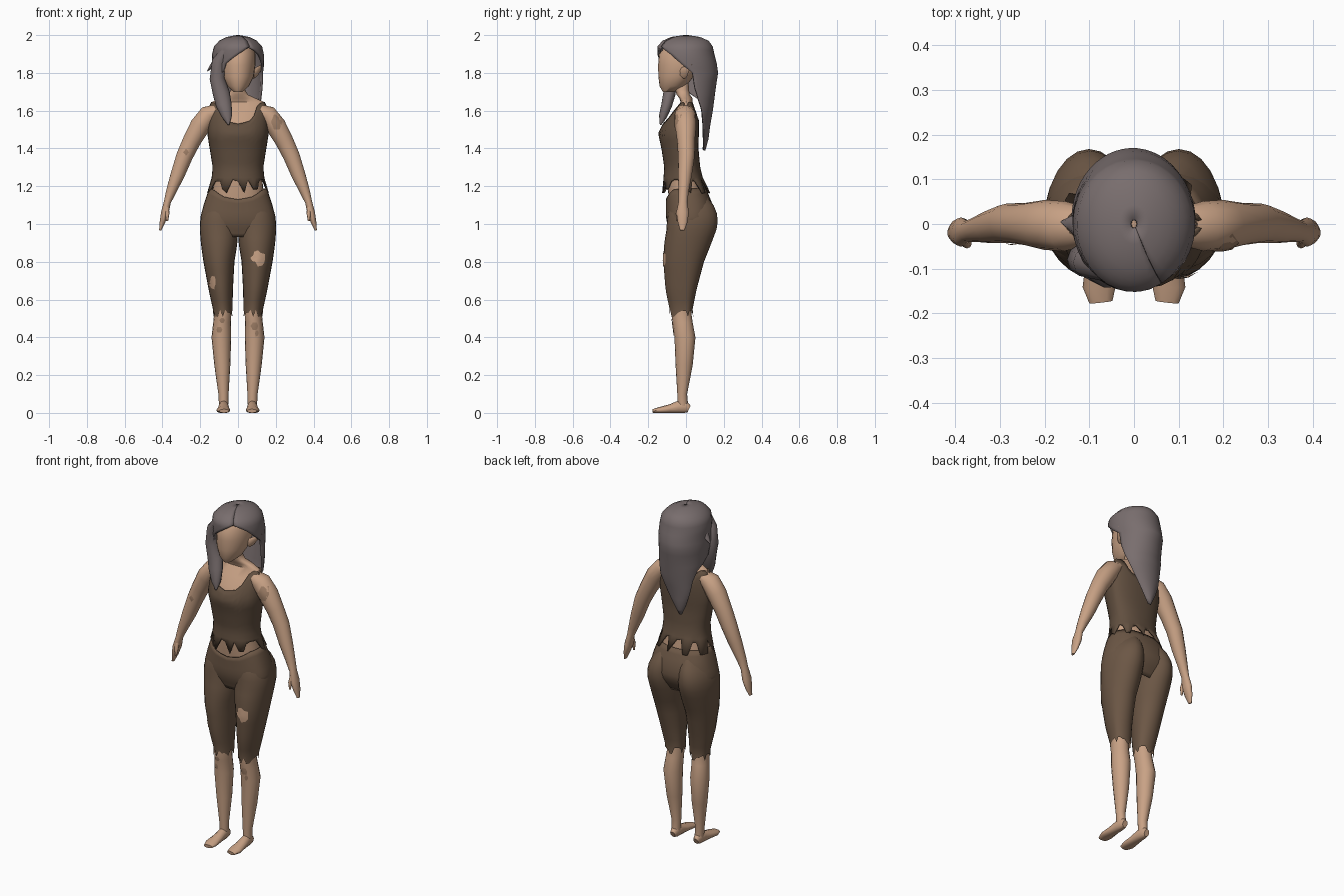
import bpy, bmesh, math, random
from mathutils import Vector
from mathutils.bvhtree import BVHTree

if "Cube" in bpy.data.objects:
    bpy.data.objects.remove(bpy.data.objects["Cube"])

random.seed(4)
PI = math.pi


def material(name, r, g, b):
    m = bpy.data.materials.new(name)
    m.diffuse_color = (r, g, b, 1)
    m.use_nodes = True
    m.node_tree.nodes["Principled BSDF"].inputs["Base Color"].default_value = m.diffuse_color
    return m


SKIN = material("skin", .58, .36, .235)
DIRT = material("dirty skin", .36, .22, .14)
SHIRT = material("shirt brown", .12, .078, .05)
PANTS = material("trouser brown", .15, .095, .06)
HAIR = material("grey hair", .19, .155, .155)


def lerp_table(tab, z):
    """Interpolate the rows of a table sorted by its first column."""
    if z <= tab[0][0]:
        return tab[0][1:]
    for a, b in zip(tab, tab[1:]):
        if z <= b[0]:
            t = (z - a[0]) / (b[0] - a[0])
            return [p + (q - p) * t for p, q in zip(a[1:], b[1:])]
    return tab[-1][1:]


def point(tab, z, a, e=2.0):
    """Point on a body surface: angle 0 faces front, positive toward +x."""
    cx, cy, rx, front, back = lerp_table(tab, z)[:5]
    s, c = math.sin(a), math.cos(a)
    x = math.copysign(abs(s) ** (2 / e), s) * rx
    y = -math.copysign(abs(c) ** (2 / e), c) * (front if c > 0 else back)
    return Vector((cx + x, cy + y, z))


def loft(name, rows, mat, closed=True, caps=True, mirror=False, thick=0, angle=50):
    bm = bmesh.new()
    vs = [[bm.verts.new(p) for p in r] for r in rows]
    n = len(rows[0])
    for r, s in zip(vs, vs[1:]):
        for j in range(n if closed else n - 1):
            k = (j + 1) % n
            bm.faces.new((r[j], r[k], s[k], s[j]))
    if closed and caps:
        bm.faces.new(vs[0][::-1])
        bm.faces.new(vs[-1])
    bmesh.ops.recalc_face_normals(bm, faces=bm.faces)
    return finish(name, bm, mat, mirror, thick, angle)


def finish(name, bm, mat, mirror=False, thick=0, angle=50):
    me = bpy.data.meshes.new(name)
    bm.to_mesh(me)
    bm.free()
    ob = bpy.data.objects.new(name, me)
    bpy.context.collection.objects.link(ob)
    me.materials.append(mat)
    bpy.ops.object.select_all(action='DESELECT')
    ob.select_set(True)
    bpy.context.view_layer.objects.active = ob
    bpy.ops.object.shade_smooth_by_angle(angle=math.radians(angle))
    if thick:
        mod = ob.modifiers.new("thickness", 'SOLIDIFY')
        mod.thickness, mod.offset = thick, -1
    if mirror:
        ob.modifiers.new("mirror", 'MIRROR').use_clip = False
    return ob


def stack(name, tab, mat, n=20, e=2.0, **kw):
    """Closed body made of one ring per table row."""
    rows = [[point(tab, r[0], 2 * PI * j / n, e) for j in range(n)] for r in tab]
    return loft(name, rows, mat, **kw)


def cloth(name, tab, mat, lo, base, hi, n=32, m=10, e=2.0, **kw):
    """Open sleeve with a ragged lower hem and a shaped top edge."""
    ang = [2 * PI * j / n for j in range(n)]
    rows = [[point(tab, lo(j), a, e) for j, a in enumerate(ang)]]
    for i in range(m + 1):
        rows.append([point(tab, base + (hi(min(a, 2 * PI - a)) - base) * i / m, a, e) for a in ang])
    return loft(name, rows, mat, caps=False, **kw)


def tube(name, path, mat, ref, n=12, floor=False, **kw):
    """Path of (x, y, z, radius along ref, radius across ref)."""
    pts = [Vector(p[:3]) for p in path]
    rows = []
    for i, p in enumerate(pts):
        t = (pts[min(i + 1, len(pts) - 1)] - pts[max(i - 1, 0)]).normalized()
        u = (Vector(ref) - t * t.dot(Vector(ref))).normalized()
        v = t.cross(u)
        ring = []
        for j in range(n):
            a = 2 * PI * j / n
            q = p + u * math.cos(a) * path[i][3] + v * math.sin(a) * path[i][4]
            if floor:
                q.z = max(q.z, 0)
            ring.append(q)
        rows.append(ring)
    return loft(name, rows, mat, **kw)


def patch(name, target, x, z, w, h, mat, jag=0.0, n=10):
    """Thin ragged plate laid on the front of a part."""
    bpy.context.view_layer.update()
    tree = BVHTree.FromObject(target, bpy.context.evaluated_depsgraph_get())

    def hit(px, pz):
        p = tree.ray_cast(Vector((px, -1, pz)), Vector((0, 1, 0)))[0]
        return p + Vector((0, -.004, 0)) if p else None
    size = [1 - jag * random.random() for _ in range(n)]
    mid = hit(x, z)
    rings = [[hit(x + w * s * f * math.cos(2 * PI * j / n), z + h * s * f * math.sin(2 * PI * j / n))
              for j, s in enumerate(size)] for f in (.5, 1)]
    bm = bmesh.new()
    for j in range(n):
        k = (j + 1) % n
        for quad in ((mid, rings[0][j], rings[0][k]),
                     (rings[0][j], rings[1][j], rings[1][k], rings[0][k])):
            if all(quad):
                bm.faces.new([bm.verts.new(p) for p in quad])
    bmesh.ops.remove_doubles(bm, verts=bm.verts, dist=1e-5)
    return finish(name, bm, mat)


# Torso, shoulders and neck: z, centre x, centre y, half width, front, back
torso = [(1.15, 0, 0, .172, .13, .14), (1.22, 0, 0, .142, .121, .095), (1.3, 0, 0, .134, .115, .075),
         (1.4, 0, 0, .15, .13, .066), (1.48, 0, 0, .163, .148, .068), (1.55, 0, 0, .16, .112, .068),
         (1.6, 0, 0, .156, .075, .06), (1.645, 0, 0, .15, .038, .045)]
skin = [(1.08, 0, 0, .14, .08, .09), (1.2, 0, 0, .132, .1, .085)]
skin += [(z, 0, 0, a - .01, f - .01, b - .01) for z, _, _, a, f, b in torso[2:]]
skin += [(1.665, 0, 0, .095, .035, .035), (1.685, 0, -.01, .052, .04, .03),
         (1.71, 0, -.02, .038, .036, .036), (1.79, 0, -.025, .036, .036, .036)]
stack("torso", skin, SKIN, n=28, e=2.2)

# Ragged sleeveless shirt
neckline = [(0, 1.53), (.45, 1.55), (.75, 1.64), (1.3, 1.645), (1.57, 1.6), (1.85, 1.645),
            (2.4, 1.645), (2.7, 1.57), (PI, 1.55)]
cloth("shirt", torso, SHIRT, lambda j: random.choice((1.235, 1.225, 1.165, 1.185)), 1.245,
      lambda a: lerp_table(neckline, a)[0], n=36, m=12, e=2.2, thick=.008)

# Trousers: hips, then mirrored legs
hips = [(.93, 0, 0, .15, .075, .1), (1.0, 0, 0, .2, .1, .145), (1.04, 0, 0, .198, .106, .152),
        (1.1, 0, 0, .182, .106, .142), (1.15, 0, 0, .166, .106, .122), (1.19, 0, 0, .15, .106, .104)]
waist = [(0, 1.13), (.4, 1.145), (.9, 1.18), (1.5, 1.19), (PI, 1.185)]
cloth("trouser_hips", hips, PANTS, lambda j: .93, .95, lambda a: lerp_table(waist, a)[0],
      m=8, e=2.4, thick=.006)
leg = [(.5, .08, 0, .053, .088, .04), (.55, .081, 0, .052, .087, .035), (.65, .091, 0, .064, .108, .055),
       (.8, .101, 0, .082, .12, .095), (.9, .1, 0, .097, .115, .135), (.98, .101, 0, .102, .102, .165),
       (1.04, .1, 0, .099, .1, .17), (1.1, .088, 0, .08, .085, .146), (1.14, .08, 0, .05, .06, .115)]
pant_legs = cloth("trouser_legs", leg, PANTS, lambda j: random.choice((.545, .53, .51, .54)), .55,
                  lambda a: 1.14, n=24, m=14, mirror=True)

# Lower legs and feet
shin = [(.03, .076, -.018, .024, .026, .03), (.1, .077, -.02, .027, .026, .026),
        (.25, .083, -.01, .042, .045, .045), (.4, .088, -.005, .052, .056, .055),
        (.48, .084, -.015, .047, .056, .05), (.54, .08, -.025, .045, .056, .052), (.62, .085, -.02, .045, .056, .05)]
shins = stack("lower_legs", shin, SKIN, n=16, mirror=True)
foot = [(.076, .016, .02, .016, .02), (.076, -.005, .03, .024, .034), (.076, -.04, .03, .027, .034),
        (.077, -.085, .021, .031, .024), (.078, -.14, .014, .037, .017), (.074, -.175, .01, .026, .01)]
tube("feet", foot, SKIN, (1, 0, 0), floor=True, mirror=True)

# Arms with hands and thumbs
arm = [(.115, -.005, 1.6, .045, .035), (.155, -.005, 1.58, .056, .052), (.2, -.002, 1.52, .056, .055),
       (.245, 0, 1.44, .047, .049), (.283, .002, 1.36, .044, .045), (.32, -.006, 1.26, .037, .038),
       (.355, -.013, 1.17, .027, .027), (.374, -.016, 1.115, .024, .019), (.387, -.018, 1.06, .033, .021),
       (.4, -.018, 1.01, .026, .015), (.412, -.02, .966, .012, .006)]
arms = tube("arms_and_hands", arm, SKIN, (0, 1, 0), n=14, mirror=True)
tube("thumbs", [(.378, -.03, 1.095, .012, .012), (.374, -.044, 1.055, .011, .011),
                (.375, -.047, 1.015, .005, .005)], SKIN, (0, 1, 0), n=8, mirror=True)

# Head and pointed ears
head = [(1.7, 0, -.095, .024, .028, .03), (1.73, 0, -.06, .058, .08, .06), (1.78, 0, -.04, .083, .106, .08),
        (1.84, 0, -.02, .092, .128, .11), (1.9, 0, -.01, .092, .132, .12), (1.95, 0, 0, .075, .1, .11),
        (1.975, 0, 0, .03, .05, .05)]
stack("head", head, SKIN, n=24)
tube("ears", [(.075, -.02, 1.79, .028, .014), (.095, -.01, 1.805, .028, .012), (.112, .005, 1.822, .018, .008),
              (.135, .03, 1.845, .003, .002)], SKIN, (0, -.4, 1), n=8, mirror=True)

# Hair shell: the last two columns are the edges of the opening around the face
hair = [(1.39, -.03, .088, .01, .01, .015, -1.9, 1.9), (1.45, -.025, .083, .045, .02, .036, -1.9, 1.9),
        (1.52, -.015, .078, .08, .03, .05, -1.9, 1.9), (1.6, 0, .06, .112, .04, .082, -1.9, 1.9),
        (1.66, 0, .035, .128, .09, .115, -1.85, 1.85), (1.72, 0, .015, .134, .13, .143, -1.2, 1.8),
        (1.8, -.003, .01, .137, .15, .16, -.65, 1.72), (1.85, 0, .005, .138, .15, .158, -.5, 1.35),
        (1.9, 0, 0, .137, .152, .15, .02, .98), (1.94, 0, 0, .128, .152, .142, .5, .51),
        (1.97, 0, 0, .1, .125, .12, .5, .51), (1.99, 0, 0, .06, .08, .075, .5, .51),
        (2.0, 0, 0, .008, .01, .01, .5, .51)]
levels = []
for a, b in zip(hair, hair[1:]):
    levels += [a[0], (a[0] + b[0]) / 2]
levels.append(2.0)
rows = []
for z in levels:
    left, right = lerp_table(hair, z)[5:]
    span = 2 * PI + left - right
    rows.append([point(hair, z, right + span * j / 32) for j in range(33)])
loft("hair", rows, HAIR, closed=False, thick=.014, angle=60)

# Front lock over the shoulder and a stray tuft at the side
tube("front_lock", [(-.06, -.1, 1.93, .02, .03), (-.1, -.085, 1.86, .038, .035), (-.11, -.08, 1.77, .04, .038),
                    (-.088, -.088, 1.69, .045, .034), (-.075, -.102, 1.63, .042, .03),
                    (-.058, -.122, 1.57, .028, .022), (-.05, -.135, 1.525, .004, .004)], HAIR, (1, 0, 0), n=10)
tube("side_tuft", [(-.11, -.01, 1.87, .03, .02), (-.135, 0, 1.84, .022, .014),
                   (-.162, .005, 1.81, .003, .003)], HAIR, (0, 1, 0), n=6)

# Holes worn in the trousers and smudges on the skin
patch("trouser_hole_left", pant_legs, .105, .82, .048, .048, SKIN, .55, 12)
patch("trouser_hole_right", pant_legs, -.132, .68, .024, .055, SKIN, .6, 12)
patch("upper_arm_smudge", arms, .205, 1.54, .03, .045, DIRT, 0, 6)
patch("elbow_smudge", arms, -.275, 1.38, .016, .018, DIRT, 0, 4)
for x, z, w, h in ((-.1, .44, .02, .018), (-.085, .49, .016, .016), (.09, .46, .024, .024), (.1, .42, .012, .02)):
    patch("knee_smudge", shins, x, z, w, h, DIRT, .3, 6)
